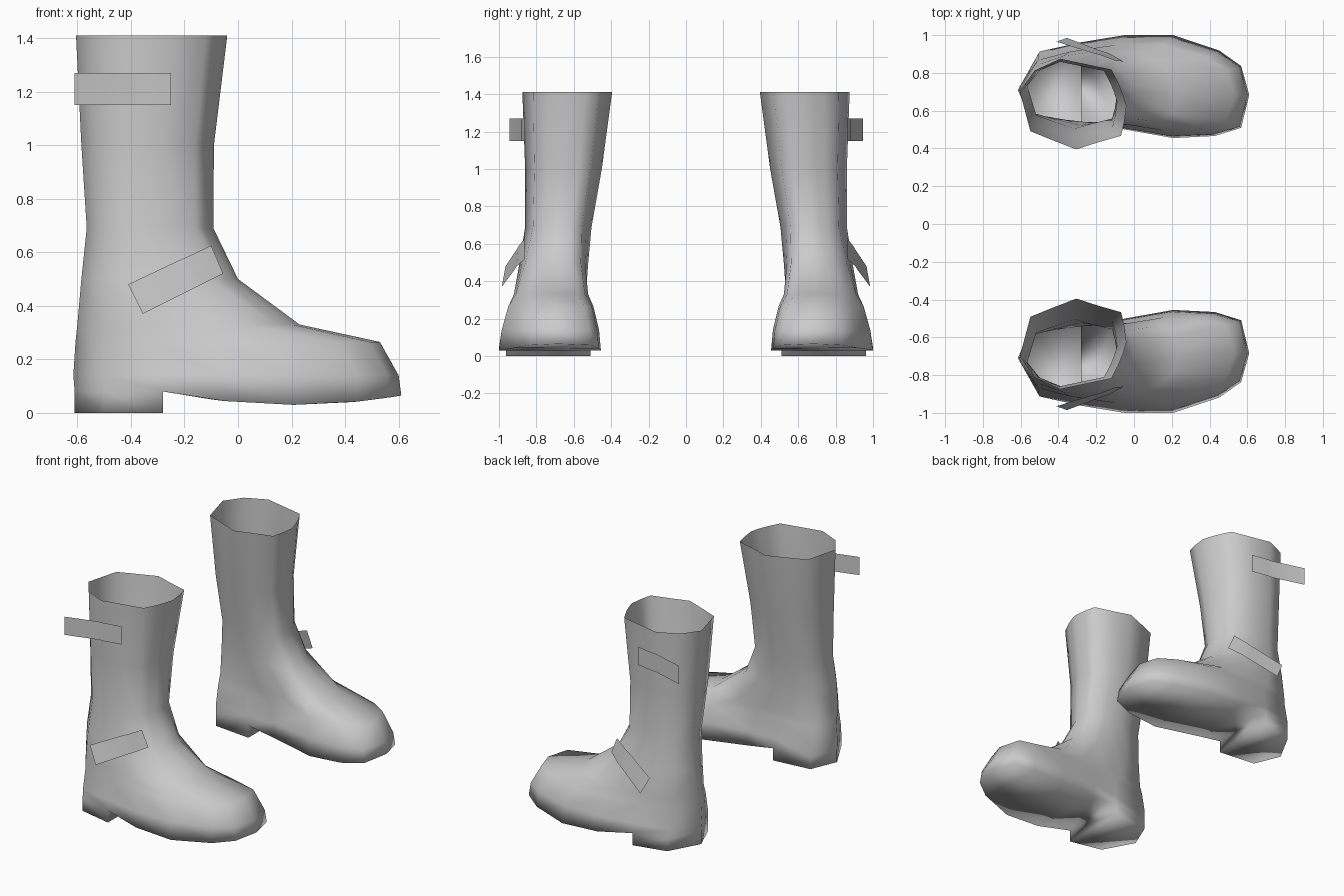
import bpy
import bmesh

cube = bpy.data.objects.get("Cube")
if cube:
    bpy.data.objects.remove(cube)

leather = bpy.data.materials.new("grey_leather")
leather.use_nodes = True
grey = (0.6, 0.6, 0.6, 1)
leather.diffuse_color = grey
leather.node_tree.nodes["Principled BSDF"].inputs["Base Color"].default_value = grey

# Unit outlines, clockwise from the back: u runs heel to toe, v runs inner to outer
SHAFT = [(0, .64), (.14, .87), (.38, 1), (.62, .94), (.86, .88), (.93, .72), (.97, .6),
         (1, .48), (.98, .3), (.95, .15), (.74, .08), (.53, 0), (.31, .1), (.1, .2)]
FOOT = [(0, .47), (.09, .84), (.27, .93), (.46, 1), (.67, 1), (.87, .85), (.965, .7),
        (1, .42), (.965, .1), (.85, .02), (.67, 0), (.42, .1), (.27, .1), (.06, .15)]
COUNT = len(FOOT)

# Rings from the rim down: height, back, front, inner, outer, share of foot outline
RINGS = [
    (1.41, -.605, -.04, .395, .875, 0),
    (1.0, -.585, -.09, .45, .86, 0),
    (.69, -.565, -.092, .505, .86, 0),
    (.5, -.585, 0, .515, .895, .2),
    (.33, -.6, .23, .51, .93, .6),
    (.265, -.607, .53, .495, .95, 1),
    (.14, -.615, .6, .465, .985, 1),
    (.06, -.61, .61, .455, 1, 1),
]


def finish(bm, name):
    mesh = bpy.data.meshes.new(name)
    bm.to_mesh(mesh)
    bm.free()
    mesh.materials.append(leather)
    obj = bpy.data.objects.new(name, mesh)
    bpy.context.collection.objects.link(obj)
    for poly in mesh.polygons:
        poly.use_smooth = True
    return obj


def boot(side, name):
    bm = bmesh.new()
    loops = []
    for z, back, front, inner, outer, share in RINGS:
        loop = []
        for (su, sv), (fu, fv) in zip(SHAFT, FOOT):
            u = su + (fu - su) * share
            v = sv + (fv - sv) * share
            # The lowest ring follows the curved sole
            height = z if z > .1 else min(.08, .03 + .32 * (u - .67) ** 2)
            loop.append(bm.verts.new((back + u * (front - back),
                                      side * (inner + v * (outer - inner)), height)))
        loops.append(loop)
    for upper, lower in zip(loops, loops[1:]):
        for i in range(COUNT):
            j = (i + 1) % COUNT
            bm.faces.new((upper[i], upper[j], lower[j], lower[i]))

    # Sole strips across the front of the foot
    base = loops[-1]
    for i in range(2, 6):
        bm.faces.new((base[i], base[i + 1], base[COUNT - i - 1], base[COUNT - i]))
    bm.faces.new((base[6], base[7], base[8]))

    # Heel block with its front wall
    rim = [base[i] for i in (12, 13, 0, 1, 2)]
    foot = [bm.verts.new((v.co.x, v.co.y, 0)) for v in rim]
    for i in range(5):
        j = (i + 1) % 5
        bm.faces.new((rim[i], rim[j], foot[j], foot[i]))
    bm.faces.new(foot)
    bmesh.ops.recalc_face_normals(bm, faces=bm.faces)
    return finish(bm, name)


def strap(side, name, upper, lower):
    bm = bmesh.new()
    rows = [[bm.verts.new((x, side * y, z)) for x, y, z in row] for row in (upper, lower)]
    for i in range(len(upper) - 1):
        face = bm.faces.new((rows[0][i], rows[0][i + 1], rows[1][i + 1], rows[1][i]))
        if face.normal.dot((0, side, 0)) < 0 or side < 0:
            face.normal_update()
        face.normal_update()
        if face.normal.y * side < 0:
            face.normal_flip()
    return finish(bm, name)


CALF_PATH = [(-.61, .945), (-.4, .885), (-.36, .882), (-.25, .862)]
ANKLE_TOP = [(-.41, .965, .48), (-.22, .905, .57), (-.185, .897, .585), (-.1, .865, .625)]
ANKLE_LOW = [(-.355, .985, .37), (-.17, .915, .463), (-.135, .905, .48), (-.055, .86, .52)]

for side, label in ((1, "rear"), (-1, "front")):
    boot(side, label + "_boot")
    strap(side, label + "_calf_strap", [(x, y, 1.27) for x, y in CALF_PATH],
          [(x, y, 1.15) for x, y in CALF_PATH])
    strap(side, label + "_ankle_strap", ANKLE_TOP, ANKLE_LOW)
